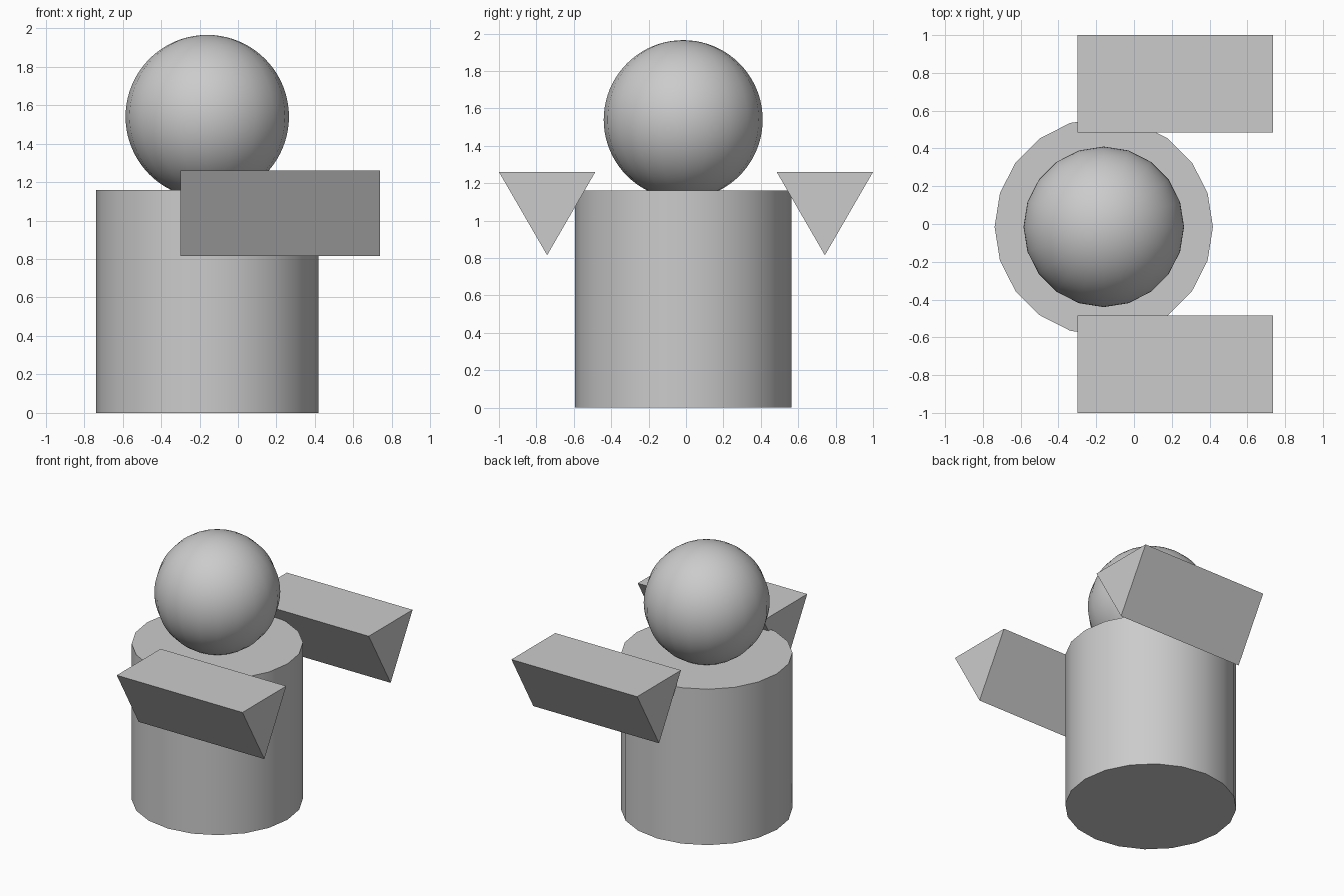
import bpy
import math

if "Cube" in bpy.data.objects:
    bpy.data.objects.remove(bpy.data.objects["Cube"])

CX, CY = -0.16, -0.015   # shared axis of body and head


def smooth(obj):
    bpy.ops.object.select_all(action='DESELECT')
    obj.select_set(True)
    bpy.context.view_layer.objects.active = obj
    bpy.ops.object.shade_smooth_by_angle(angle=math.radians(35))


# body: 20-sided cylinder with a vertex on the +x axis
bpy.ops.mesh.primitive_cylinder_add(vertices=20, radius=0.578, depth=1.16,
                                    location=(CX, CY, 0.58))
body = bpy.context.object
body.name = "body"
smooth(body)

# head: sphere with 20 segments and finer rings, sunk slightly into the body
bpy.ops.mesh.primitive_uv_sphere_add(segments=20, ring_count=40, radius=0.425,
                                     location=(CX, CY, 1.54))
head = bpy.context.object
head.name = "head"
smooth(head)


# arms: triangular prisms pointing down, running front to back along x
def arm(name, side):
    profile = [(0.485, 1.26), (1.0, 1.26), (0.7425, 0.815)]
    verts = [(x, side * y, z) for x in (-0.298, 0.737) for y, z in profile]
    faces = [(0, 2, 1), (3, 4, 5), (0, 1, 4, 3), (1, 2, 5, 4), (2, 0, 3, 5)]
    if side < 0:
        faces = [f[::-1] for f in faces]
    mesh = bpy.data.meshes.new(name)
    mesh.from_pydata(verts, [], faces)
    mesh.update()
    obj = bpy.data.objects.new(name, mesh)
    bpy.context.collection.objects.link(obj)


arm("front_arm", -1)
arm("back_arm", 1)
